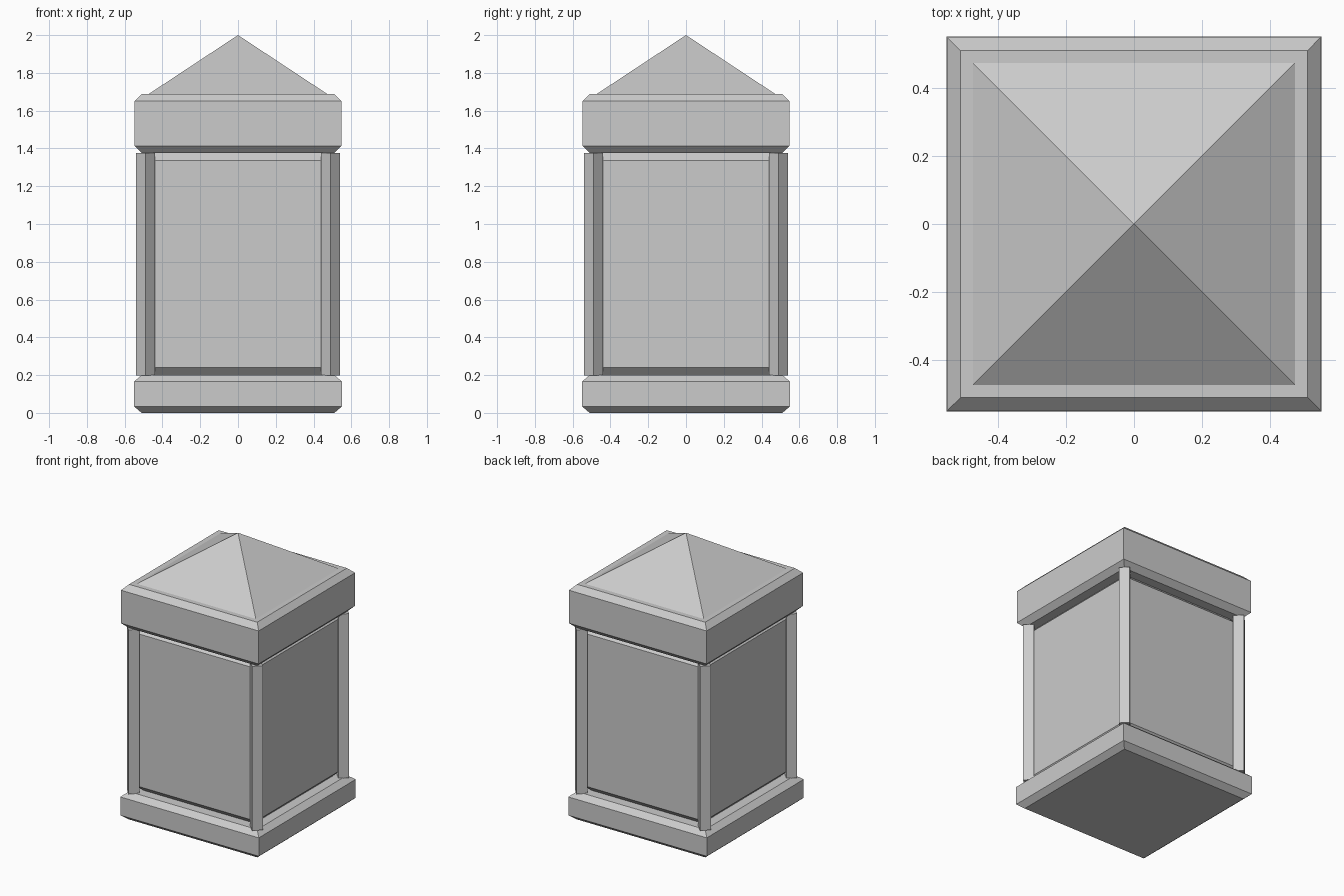
import bpy, bmesh

if "Cube" in bpy.data.objects:
    bpy.data.objects.remove(bpy.data.objects["Cube"])


def square_stack(name, profile):
    """Stack square rings given as (half width, z); width 0 makes a tip."""
    bm = bmesh.new()
    rings = []
    for h, z in profile:
        if h == 0:
            rings.append([bm.verts.new((0, 0, z))] * 4)
        else:
            rings.append([bm.verts.new((sx * h, sy * h, z))
                          for sx, sy in ((-1, -1), (1, -1), (1, 1), (-1, 1))])
    bm.faces.new(rings[0][::-1])
    if profile[-1][0]:
        bm.faces.new(rings[-1])
    for a, b in zip(rings, rings[1:]):
        for i in range(4):
            j = (i + 1) % 4
            quad = [a[i], a[j], b[j], b[i]]
            bm.faces.new(list(dict.fromkeys(quad)))
    mesh = bpy.data.meshes.new(name)
    bm.to_mesh(mesh)
    bm.free()
    obj = bpy.data.objects.new(name, mesh)
    bpy.context.collection.objects.link(obj)
    return obj


def chamfered_block(name, half, z0, z1, inset, rise):
    return square_stack(name, [(half - inset, z0), (half, z0 + rise),
                               (half, z1 - rise), (half - inset, z1)])


# Plinth, body and cap slab, chamfered on top and bottom only
chamfered_block("base_slab", 0.55, 0.0, 0.2, 0.04, 0.034)
chamfered_block("body", 0.48, 0.2, 1.376, 0.04, 0.04)
chamfered_block("cap_slab", 0.547, 1.375, 1.688, 0.038, 0.038)

# Pyramid roof
square_stack("roof", [(0.473, 1.688), (0, 2.0)])

# Diamond-section corner posts
for sx, side in ((-1, "left"), (1, "right")):
    for sy, end in ((-1, "front"), (1, "back")):
        bpy.ops.mesh.primitive_cylinder_add(
            vertices=4, radius=0.05, depth=1.18,
            location=(sx * 0.49, sy * 0.49, 0.787))
        bpy.context.object.name = f"{end}_{side}_post"
